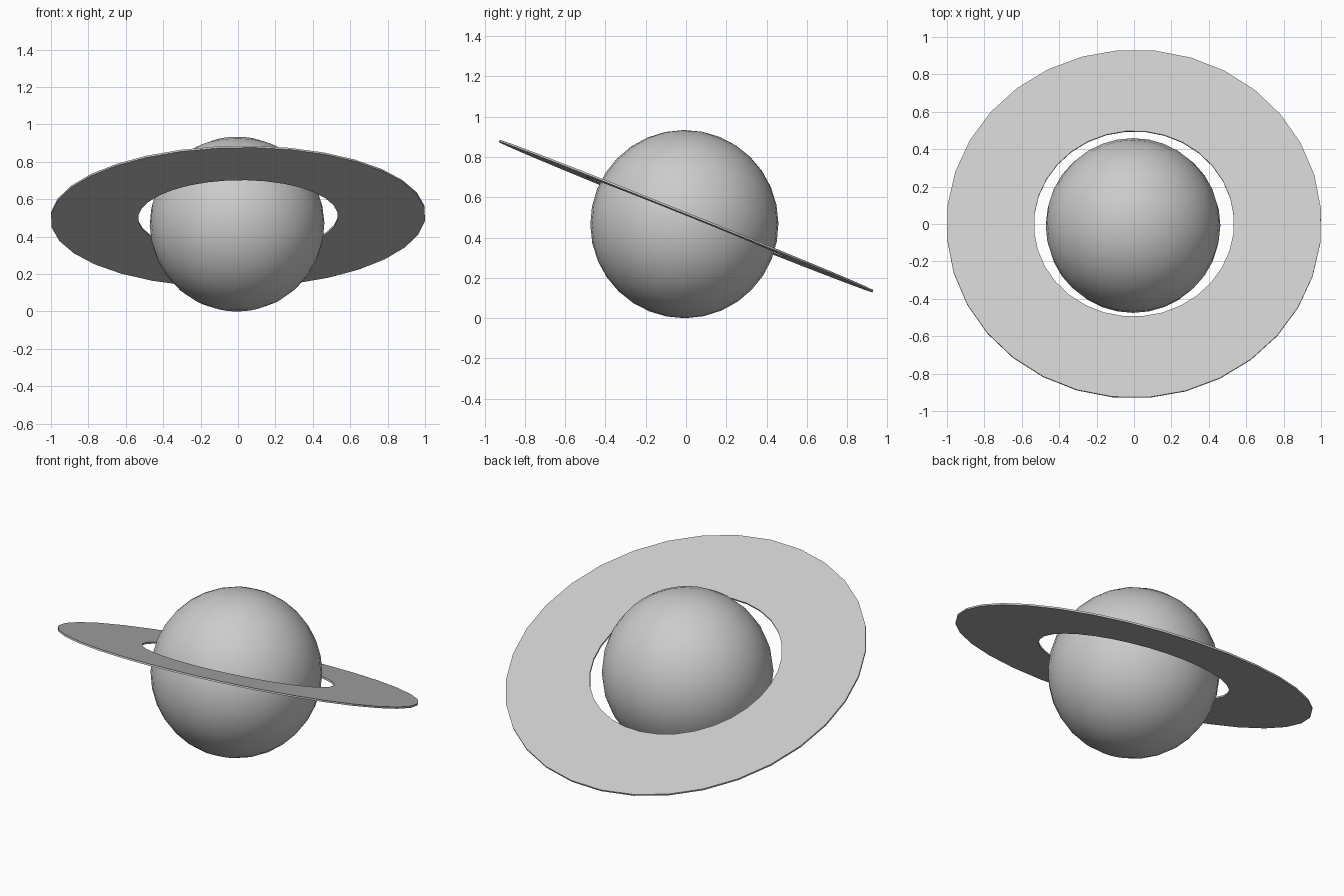
import bpy, bmesh
from math import radians, cos, sin, tau
from mathutils import Matrix

if "Cube" in bpy.data.objects:
    bpy.data.objects.remove(bpy.data.objects["Cube"])

# Globe, slightly low-poly but smooth shaded
bpy.ops.mesh.primitive_uv_sphere_add(segments=32, ring_count=16, radius=0.467,
                                     location=(-0.005, -0.008, 0.467))
globe = bpy.context.object
globe.name = "globe"
globe.rotation_euler = (radians(-21.9), radians(-0.8), 0)
bpy.ops.object.shade_smooth()

# Thin flat ring: rectangular profile swept round 32 sides
SIDES, INNER, OUTER, HALF = 32, 0.535, 1.003, 0.005
profile = [(INNER, -HALF), (OUTER, -HALF), (OUTER, HALF), (INNER, HALF)]
bm = bmesh.new()
loops = []
for i in range(SIDES):
    a = tau * (i + 0.45) / SIDES
    loops.append([bm.verts.new((r * cos(a), r * sin(a), z)) for r, z in profile])
for i in range(SIDES):
    p, q = loops[i], loops[(i + 1) % SIDES]
    for j in range(4):
        k = (j + 1) % 4
        bm.faces.new((p[j], q[j], q[k], p[k]))
bmesh.ops.recalc_face_normals(bm, faces=bm.faces[:])
mesh = bpy.data.meshes.new("ring")
bm.to_mesh(mesh)
bm.free()
ring = bpy.data.objects.new("ring", mesh)
bpy.context.collection.objects.link(ring)

# Tilt: front edge up, right side very slightly up
ring.matrix_world = (Matrix.Translation((0, 0, 0.507))
                     @ Matrix.Rotation(radians(-0.8), 4, 'Y')
                     @ Matrix.Rotation(radians(-21.9), 4, 'X'))
